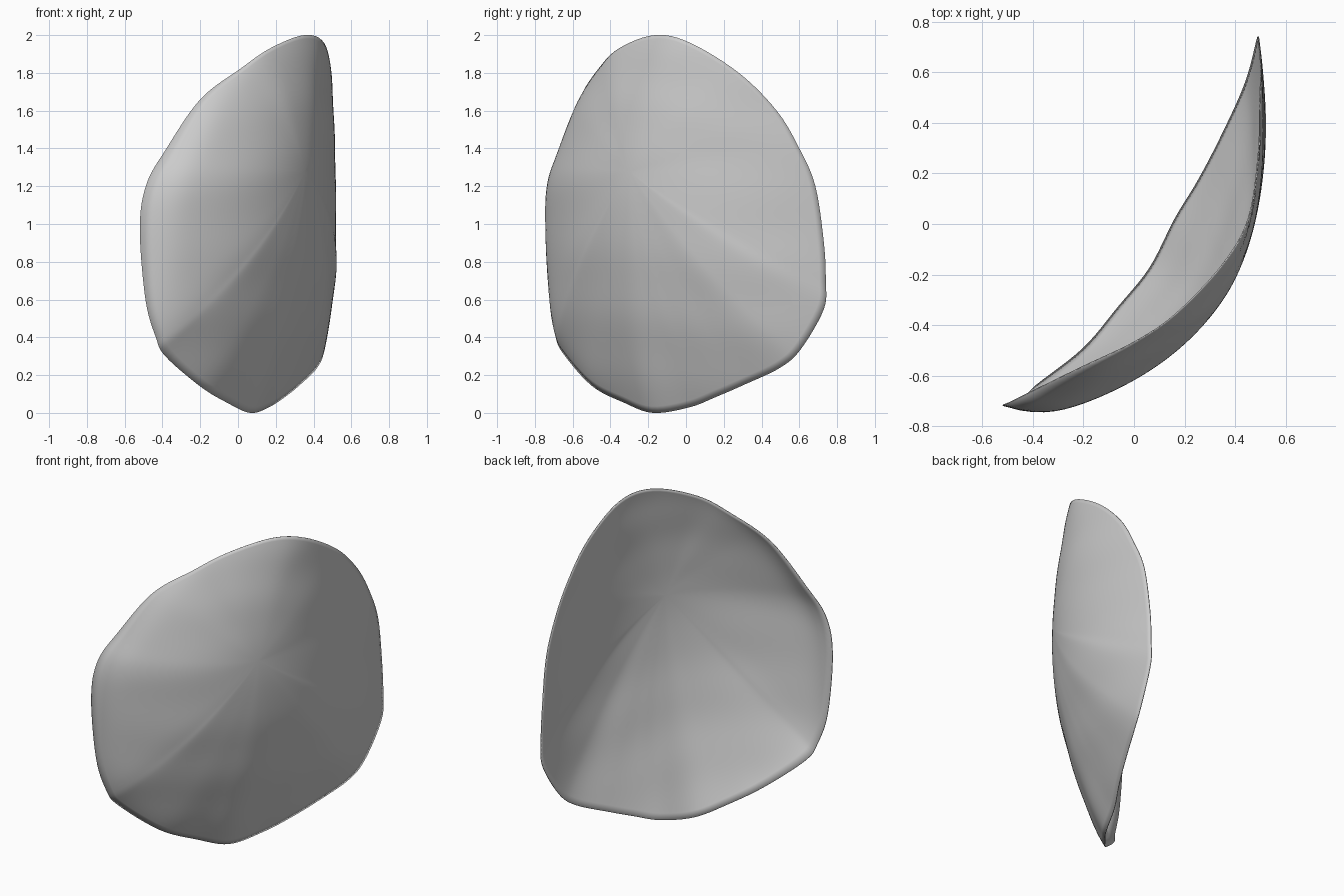
import bpy
import bmesh
import math
from mathutils import Vector

cube = bpy.data.objects.get("Cube")
if cube:
    bpy.data.objects.remove(cube, do_unlink=True)

# Rim of the shell, counter-clockwise from the bottom tip
RIM = [Vector(p) for p in (
    (.065, -.175, 0), (.165, .02, .03), (.25, .16, .085), (.33, .31, .15),
    (.42, .5, .24), (.46, .61, .34), (.49, .73, .55), (.495, .74, .7),
    (.495, .73, .9), (.5, .685, 1.2), (.505, .6, 1.4), (.5, .48, 1.6),
    (.495, .28, 1.8), (.455, .02, 1.96), (.35, -.165, 2), (.17, -.355, 1.93),
    (.01, -.465, 1.82), (-.2, -.565, 1.66), (-.385, -.655, 1.39),
    (-.485, -.705, 1.21), (-.52, -.72, .98), (-.49, -.715, .6),
    (-.435, -.69, .4), (-.385, -.64, .3), (-.2, -.495, .14), (-.06, -.33, .055))]
CROWN = Vector((.354, -.299, 1.28))      # furthest point of the bulge
OUTWARD = Vector((.83, -.56, 0)).normalized()
ACROSS = Vector((.56, .83, 0)).normalized()
STEPS = 6
RINGS = 36


def smooth_loop(points, steps):
    """Closed smooth curve passing through every point."""
    loop = []
    count = len(points)
    for i in range(count):
        a, b, c, d = (points[(i + k) % count] for k in (-1, 0, 1, 2))
        for s in range(steps):
            t = s / steps
            loop.append(b + (c - a) * t / 2
                        + (a - b * 2.5 + c * 2 - d / 2) * t ** 2
                        + ((b - c) * 3 + d - a) * t ** 3 / 2)
    return loop


rim_loop = smooth_loop(RIM, STEPS)
total = len(rim_loop)
depths = [(p - CROWN).dot(OUTWARD) for p in rim_loop]


def soft_depth(i, t):
    """Rim depth, averaged over more of the rim towards the crown."""
    reach = (1 - t) * 14
    weights = {k: math.exp(-(k / (reach + .01)) ** 2) for k in range(-30, 31)}
    return (sum(w * depths[(i + k) % total] for k, w in weights.items())
            / sum(weights.values()))


def shell_point(i, t):
    """Point on the domed surface, t running from crown to rim."""
    flat = rim_loop[i] - CROWN
    flat -= OUTWARD * depths[i]
    heading = flat.normalized()
    side = heading.dot(ACROSS)
    lip = .25 * max(0, -side) ** 2
    power = 1.95 - .18 * max(0, side) + .3 * max(0, heading.z) ** 2
    drop = (1 - lip) * t ** power + lip * t ** 20
    point = CROWN + flat * t + OUTWARD * soft_depth(i, t) * drop
    # faint growth ripples, fading out at the rim and the crown
    fade = t * t * (1 - t) * 4
    ripple = math.sin(point.z * 17 + math.sin(point.y * 4)) * .003
    return point + OUTWARD * ripple * fade


# Domed sheet made of rings around the crown
bm = bmesh.new()
rings = [[bm.verts.new(shell_point(i, (k + 1) / RINGS)) for i in range(total)]
         for k in range(RINGS)]
center = bm.verts.new(CROWN)
for i in range(total):
    j = (i + 1) % total
    bm.faces.new((center, rings[0][i], rings[0][j]))
    for inner, outer in zip(rings, rings[1:]):
        bm.faces.new((inner[i], outer[i], outer[j], inner[j]))

mesh = bpy.data.meshes.new("shell")
bm.to_mesh(mesh)
bm.free()
shell = bpy.data.objects.new("shell", mesh)
bpy.context.collection.objects.link(shell)

# Plain grey surface
grey = bpy.data.materials.new("plain grey")
grey.use_nodes = True
colour = (.6, .6, .6, 1)
grey.diffuse_color = colour
for node in grey.node_tree.nodes:
    if node.type == 'BSDF_PRINCIPLED':
        node.inputs["Base Color"].default_value = colour
mesh.materials.append(grey)

# Thin wall growing inwards
wall = shell.modifiers.new("wall", 'SOLIDIFY')
wall.thickness = .005
wall.offset = -1

bpy.ops.object.select_all(action='DESELECT')
shell.select_set(True)
bpy.context.view_layer.objects.active = shell
bpy.ops.object.shade_smooth_by_angle(angle=math.radians(50))
